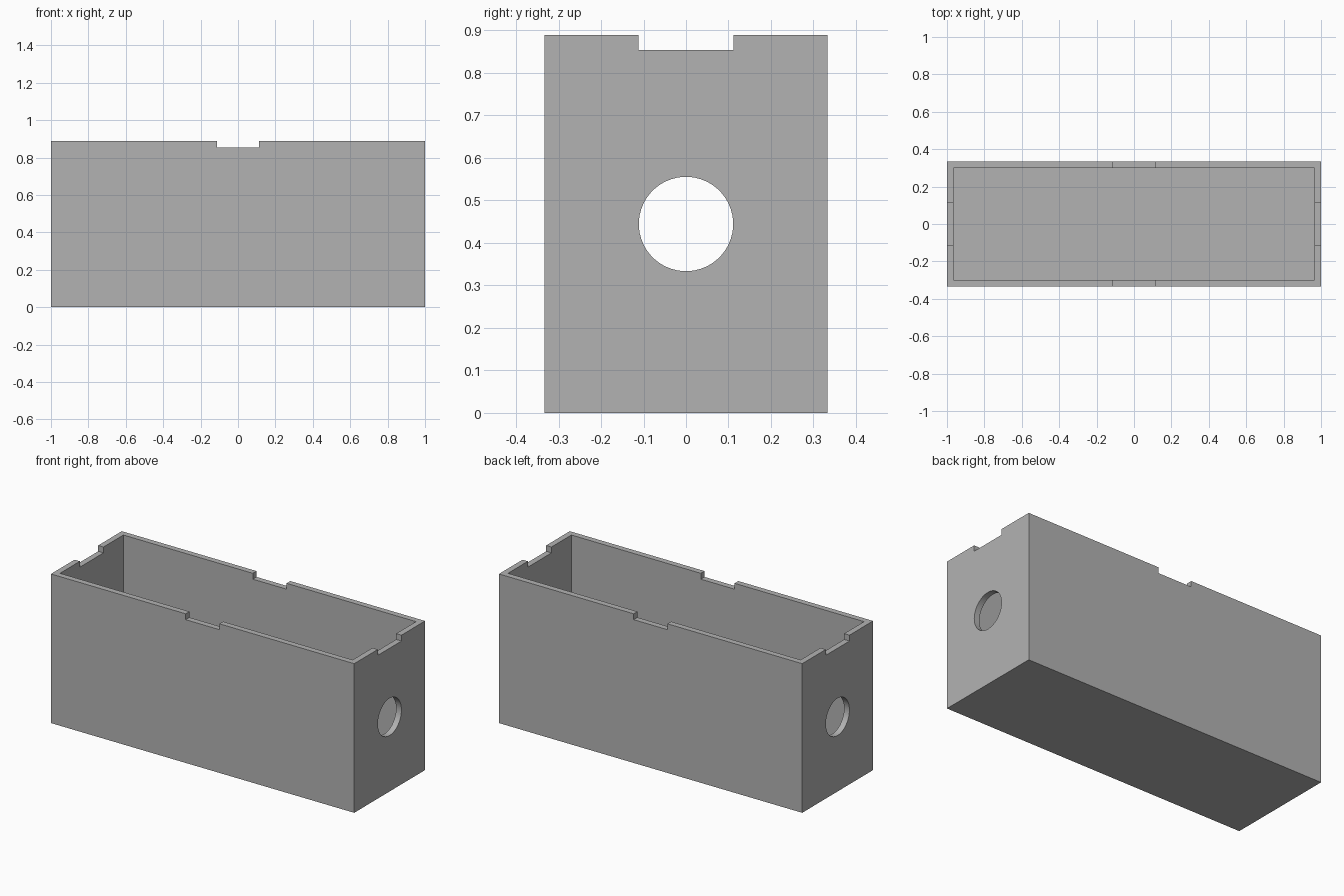
import bpy
import math

old = bpy.data.objects.get("Cube")
if old:
    bpy.data.objects.remove(old, do_unlink=True)

LENGTH, WIDTH, HEIGHT = 2.0, 0.667, 0.889
WALL = 0.035
NOTCH_WIDTH, NOTCH_DEPTH = 0.223, 0.035
HOLE_RADIUS = 0.111

grey = bpy.data.materials.new("plain grey")
grey.use_nodes = True
colour = (0.45, 0.45, 0.45, 1)
grey.diffuse_color = colour
grey.node_tree.nodes["Principled BSDF"].inputs["Base Color"].default_value = colour


def box(name, size, centre):
    bpy.ops.mesh.primitive_cube_add(size=1, location=centre)
    obj = bpy.context.object
    obj.name = name
    obj.scale = size
    bpy.ops.object.transform_apply(location=False, rotation=False, scale=True)
    obj.data.materials.append(grey)
    return obj


def cut(target, cutter):
    cutter.hide_render = True
    mod = target.modifiers.new(cutter.name, "BOOLEAN")
    mod.operation = "DIFFERENCE"
    mod.solver = "EXACT"
    mod.object = cutter
    bpy.context.view_layer.objects.active = target
    bpy.ops.object.modifier_apply(modifier=mod.name)
    bpy.data.objects.remove(cutter, do_unlink=True)


# Open-topped box with a floor
body = box("open_box", (LENGTH, WIDTH, HEIGHT), (0, 0, HEIGHT / 2))
cut(body, box("cavity", (LENGTH - 2 * WALL, WIDTH - 2 * WALL, HEIGHT),
              (0, 0, HEIGHT / 2 + WALL)))

# Notches in the middle of each rim, one cutter per opposite pair
cut(body, box("side_notches", (NOTCH_WIDTH, 2 * WIDTH, 2 * NOTCH_DEPTH), (0, 0, HEIGHT)))
cut(body, box("end_notches", (2 * LENGTH, NOTCH_WIDTH, 2 * NOTCH_DEPTH), (0, 0, HEIGHT)))

# Round holes through both end walls
bpy.ops.mesh.primitive_cylinder_add(vertices=64, radius=HOLE_RADIUS, depth=2 * LENGTH,
                                    location=(0, 0, HEIGHT / 2),
                                    rotation=(0, math.pi / 2, 0))
hole = bpy.context.object
hole.name = "end_holes"
hole.data.materials.append(grey)
cut(body, hole)

# Smooth hole walls, crisp box edges
bpy.ops.object.select_all(action="DESELECT")
body.select_set(True)
bpy.context.view_layer.objects.active = body
bpy.ops.object.shade_smooth_by_angle(angle=math.radians(30))
